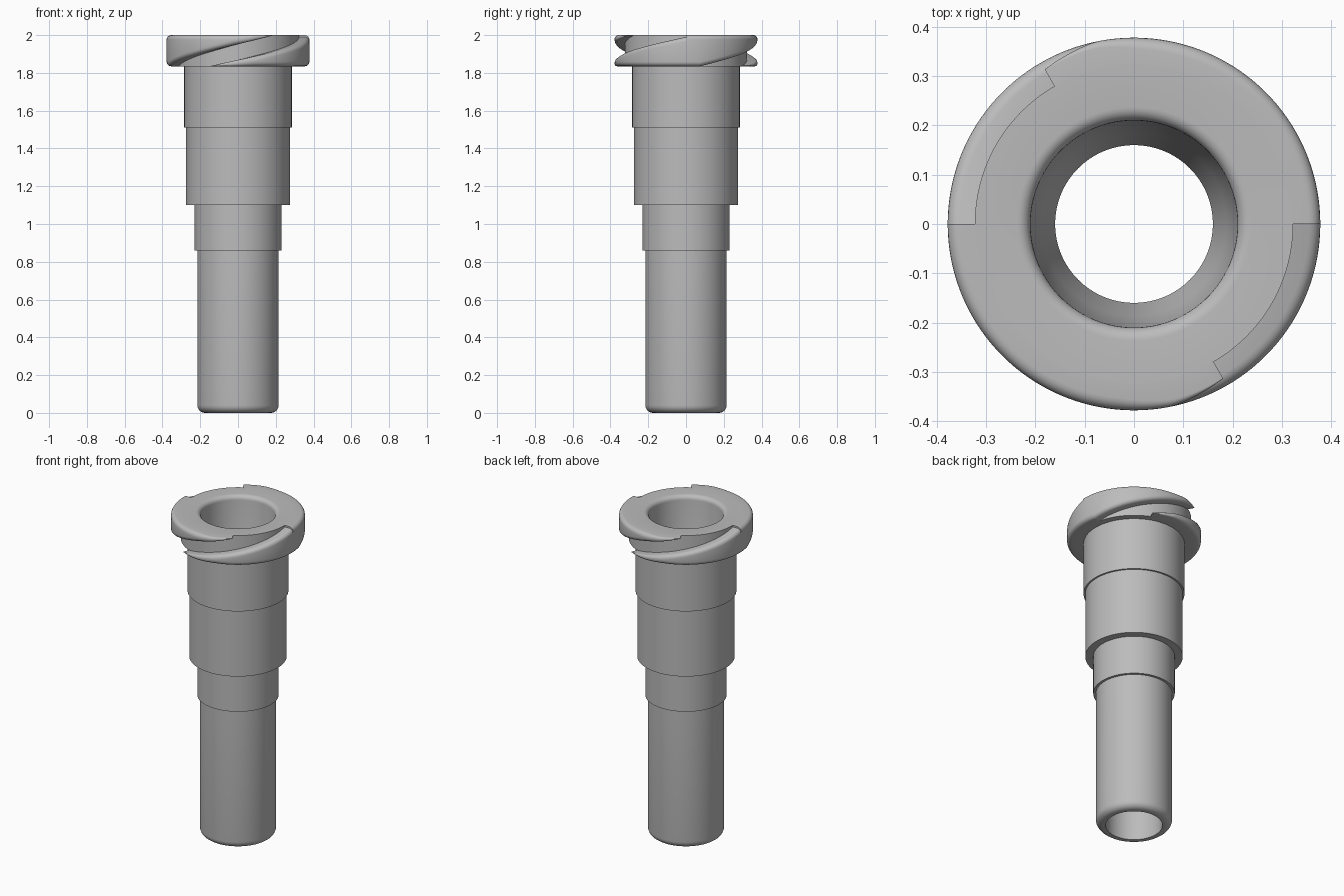
import bpy, bmesh, math
from math import sin, cos, pi, radians

cube = bpy.data.objects.get("Cube")
if cube:
    bpy.data.objects.remove(cube, do_unlink=True)

grey = bpy.data.materials.new("plain grey")
grey.use_nodes = True
colour = (0.5, 0.5, 0.5, 1)
grey.diffuse_color = colour
grey.node_tree.nodes["Principled BSDF"].inputs["Base Color"].default_value = colour

BASE, TOP = 1.835, 2.0         # flange underside and top
CORE, RIM = 0.323, 0.378       # groove floor and outer rim radius


def arc(r, z, radius, start, end, steps=6):
    """Points of a fillet in the (radius, height) plane."""
    angles = [radians(start + (end - start) * i / steps) for i in range(steps + 1)]
    return [(r + radius * cos(a), z + radius * sin(a)) for a in angles]


def skin(name, sections, closed):
    """Join matching closed sections, given as (angle, profile), into a solid."""
    bm = bmesh.new()
    loops = [[bm.verts.new((r * cos(a), r * sin(a), z)) for r, z in profile]
             for a, profile in sections]
    n = len(loops[0])
    pairs = list(zip(loops, loops[1:]))
    if closed:
        pairs.append((loops[-1], loops[0]))
    for a, b in pairs:
        for i in range(n):
            j = (i + 1) % n
            bm.faces.new((a[i], b[i], b[j], a[j]))
    if not closed:
        bm.faces.new(loops[0])
        bm.faces.new(loops[-1])
    bmesh.ops.recalc_face_normals(bm, faces=bm.faces)
    mesh = bpy.data.meshes.new(name)
    bm.to_mesh(mesh)
    bm.free()
    mesh.materials.append(grey)
    obj = bpy.data.objects.new(name, mesh)
    bpy.context.collection.objects.link(obj)
    bpy.ops.object.select_all(action='DESELECT')
    obj.select_set(True)
    bpy.context.view_layer.objects.active = obj
    bpy.ops.object.shade_smooth_by_angle(angle=radians(30))
    return obj


# Hollow stepped tube: outside from the bottom up, then down the tapered bore
tube = [(0.16, 0)] + arc(0.175, 0.04, 0.04, -90, 0)
for radius, low, high in ((0.215, None, 0.86), (0.23, 0.86, 1.10),
                          (0.275, 1.10, 1.51), (0.285, 1.51, BASE),
                          (CORE, BASE, TOP)):
    if low is not None:
        tube.append((radius, low))
    tube.append((radius, high))
tube += arc(0.237, 1.973, 0.027, 90, 180)
tube += [(0.187, 1.26), (0.16, 1.2)]
skin("stepped_tube", [(2 * pi * i / 128, tube) for i in range(128)], True)


# Two spiral lugs around the flange, leaving sloping grooves between them
def lug_section(deg):
    bottom = max(BASE, BASE + 0.0015 * (deg - 12))
    top = TOP if deg >= 0 else BASE + 0.00135 * (deg + 115)
    height = max(top - bottom, 0.004)
    f = min(0.024, height * 0.45)
    rim = RIM - 0.018 * max(0, 1 - height / 0.03)
    return ([(CORE - 0.006, bottom)]
            + arc(rim - f, bottom + f, f, -90, 0, 5)
            + arc(rim - f, bottom + height - f, f, 0, 90, 5)
            + [(CORE - 0.006, bottom + height)])


START, END = -113, 120
degrees = sorted([START + 2 * i for i in range((END - START) // 2 + 1)] + [-0.01, 0, 12, END])
for name, turn in (("front_lug", 0), ("back_lug", 180)):
    skin(name, [(radians(d + turn), lug_section(d)) for d in degrees], False)
